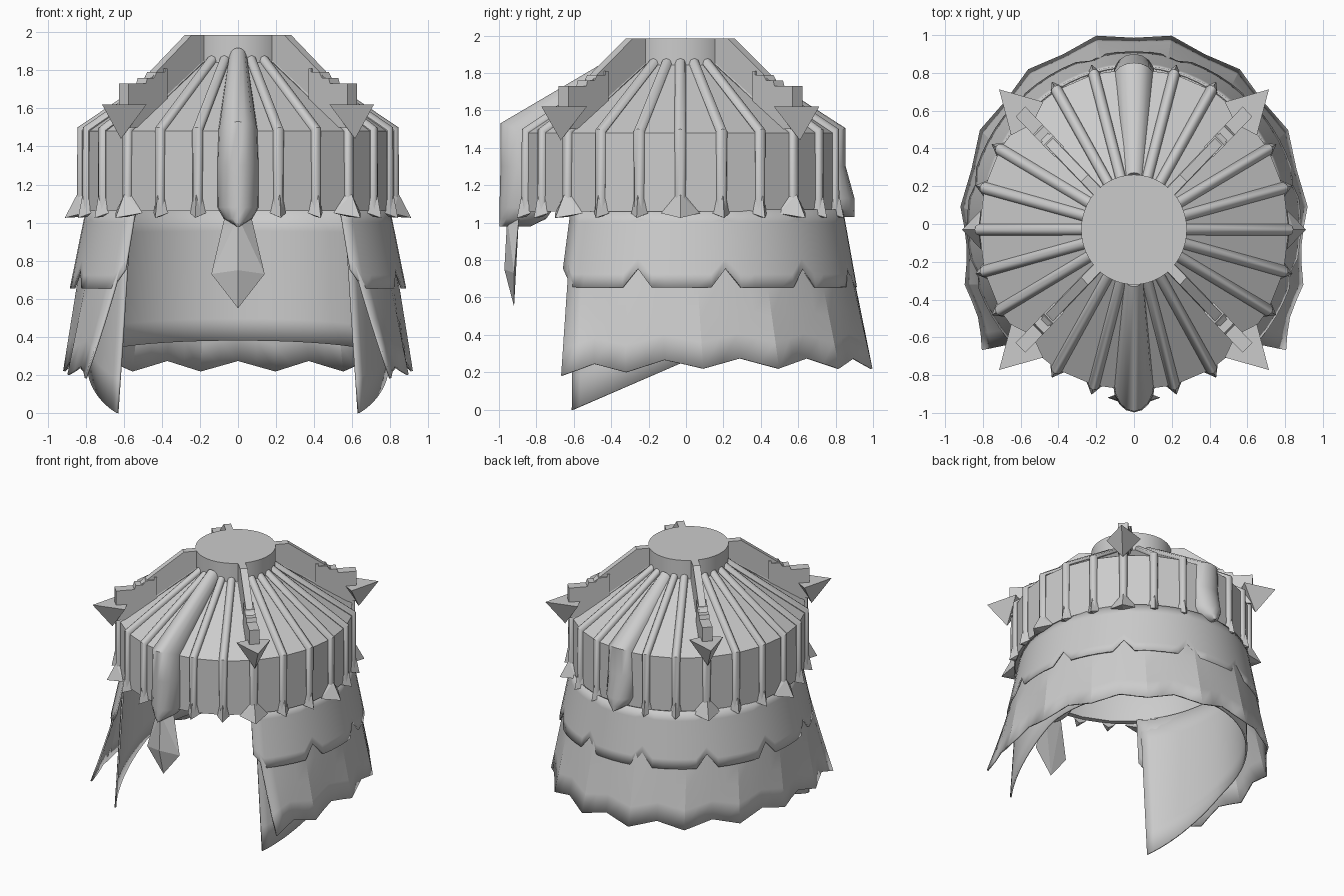
import bpy, bmesh
from math import sin, cos, pi, radians

if "Cube" in bpy.data.objects:
    bpy.data.objects.remove(bpy.data.objects["Cube"])

steel = bpy.data.materials.new("grey_steel")
steel.use_nodes = True
GREY = (0.6, 0.6, 0.6, 1)
steel.diffuse_color = GREY
steel.node_tree.nodes["Principled BSDF"].inputs["Base Color"].default_value = GREY


def polar(r, t, z, angle):
    """Radius, sideways offset, height; angle 0 is the front."""
    a = radians(angle)
    return (r * sin(a) + t * cos(a), -0.03 + 1.04 * (t * sin(a) - r * cos(a)), z)


def finish(name, bm, smooth=None, thickness=0):
    bmesh.ops.recalc_face_normals(bm, faces=bm.faces)
    me = bpy.data.meshes.new(name)
    bm.to_mesh(me)
    bm.free()
    ob = bpy.data.objects.new(name, me)
    bpy.context.collection.objects.link(ob)
    me.materials.append(steel)
    if thickness:
        mod = ob.modifiers.new("thickness", "SOLIDIFY")
        mod.thickness = thickness
    if smooth:
        bpy.ops.object.select_all(action="DESELECT")
        ob.select_set(True)
        bpy.context.view_layer.objects.active = ob
        bpy.ops.object.shade_smooth_by_angle(angle=radians(smooth))


def loft(bm, rings, closed=True, caps=True):
    """Skin a list of point rings."""
    rows = [[bm.verts.new(p) for p in ring] for ring in rings]
    n = len(rows[0])
    for low, high in zip(rows, rows[1:]):
        for i in range(n if closed else n - 1):
            j = (i + 1) % n
            bm.faces.new((low[i], low[j], high[j], high[i]))
    if caps:
        bm.faces.new(rows[0])
        bm.faces.new(rows[-1])


def hull(bm, points, angle):
    verts = [bm.verts.new(polar(r, t, z, angle)) for r, t, z in points]
    bmesh.ops.convex_hull(bm, input=verts)


def rib(bm, stations, angle, sides=8):
    """Rounded bar along (radius, height, half width, depth, normal) stations."""
    rings = []
    for r, z, w, d, nr, nz in stations:
        ring = []
        for k in range(sides):
            u = 2 * pi * k / sides
            ring.append(polar(r + d * nr * sin(u), w * cos(u), z + d * nz * sin(u), angle))
        rings.append(ring)
    loft(bm, rings)


# Crown: sloped roof and upright band, turned in at the lower edge
bm = bmesh.new()
loft(bm, [[polar(r, 0, z, 15 * i) for i in range(24)]
          for r, z in [(0.27, 1.85), (0.82, 1.48), (0.82, 1.06), (0.78, 1.06)]], caps=False)
finish("crown", bm)

# Smooth lining inside the crown
bm = bmesh.new()
loft(bm, [[polar(r, 0, z, 7.5 * i) for i in range(48)]
          for r, z in [(0.78, 1.06), (0.78, 1.4), (0.7, 1.53), (0.26, 1.81)]], caps=False)
finish("crown_lining", bm, 60)

# Top cap
bm = bmesh.new()
loft(bm, [[polar(0.28, 0, z, 7.5 * i) for i in range(48)] for z in (1.8, 1.985)])
finish("top_cap", bm, 40)

# Ribs with flared feet around the crown
bm = bmesh.new()
feet = bmesh.new()
for i in range(24):
    angle = 15 * i
    if angle % 180 == 0:
        continue
    rib(bm, [(0.26, 1.86, 0.028, 0.026, 0.56, 0.83), (0.82, 1.485, 0.03, 0.03, 0.8, 0.5),
             (0.82, 1.06, 0.026, 0.026, 1, 0)], angle)
    w, reach = (0.10, 0.91) if angle % 45 == 0 else (0.045, 0.87)
    hull(feet, [(0.82, -0.02, 1.15), (0.82, 0.02, 1.15), (0.845, 0, 1.15), (0.81, -w, 1.05),
                (0.81, w, 1.05), (reach, 0, 1.025), (0.82, 0, 1.03)], angle)
finish("crown_ribs", bm, 50)
finish("rib_feet", feet)

# Diagonal crests with a stepped block, ending in arrowheads
crest = bmesh.new()
steps = bmesh.new()
arrow = bmesh.new()
blade = [(0.25, 1.985), (0.37, 1.985), (0.62, 1.8), (0.72, 1.72), (0.72, 1.52), (0.25, 1.82)]
block = [(0.58, 1.81), (0.58, 1.79), (0.64, 1.79), (0.66, 1.76), (0.71, 1.76), (0.72, 1.73),
         (0.85, 1.73), (0.85, 1.5), (0.75, 1.5), (0.56, 1.63), (0.56, 1.81)]
for angle in (45, 135, 225, 315):
    loft(crest, [[polar(r, t, z, angle) for r, z in blade] for t in (-0.026, 0.026)])
    loft(steps, [[polar(r, t, z, angle) for r, z in block] for t in (-0.036, 0.036)])
    hull(arrow, [(0.8, -0.12, 1.62), (0.8, 0.12, 1.62), (1.01, 0, 1.62),
                 (0.76, 0, 1.62), (0.87, 0, 1.44)], angle)
finish("crests", crest)
finish("crest_steps", steps)
finish("arrowheads", arrow)

# Broad front rib and back rib, tapering to a point at the foot
for name, angle, brow, foot, top, tip in (("front_rib", 0, 0.925, 0.93, 1.91, 0.98),
                                          ("back_rib", 180, 0.85, 0.895, 1.87, 1.03)):
    bm = bmesh.new()
    rib(bm, [(0.25, top - 0.06, 0.05, 0.08, 0.5, 0.86),
             (0.78, 1.48, 0.105, brow - 0.78, 1, 0.35),
             (0.78, 1.3, 0.112, brow - 0.78, 1, 0),
             (0.79, tip + 0.1, 0.11, foot - 0.79, 1, 0),
             (0.81, tip + 0.04, 0.075, foot - 0.81, 1, 0),
             (0.85, tip, 0.012, foot - 0.85, 1, 0)], angle, 16)
    finish(name, bm, 50)

# Nose guard blade
bm = bmesh.new()
hull(bm, [(0.83, -0.07, 1.03), (0.83, 0.07, 1.03), (0.89, 0, 1.03), (0.855, -0.14, 0.73),
          (0.855, 0.14, 0.73), (0.905, 0, 0.75), (0.855, 0, 0.55)], 0)
finish("nose_guard", bm)


def skirt(name, top, bottom, z_top, z_bottom, step, hem, panel=0):
    """Open-fronted flared shell; top and bottom are (x radius, y radius, centre y, squareness).
    A panel angle flattens the hem into straight panels."""
    count = round(137.4 / step)
    rings = []
    for row in range(7):
        f = row / 6
        ring = []
        for i in range(-count, count + 1):
            t = radians(i * step)
            z = z_top + (hem(i * step, cos(t)) - z_top) * f
            g = (z_top - z) / (z_top - z_bottom)
            a, b, cy, p = [m + (n - m) * g for m, n in zip(top, bottom)]
            side = abs(sin(t))
            if cos(t) < 0:
                side = side ** p
            flat = 1
            if panel:
                d = i * step - panel * round(i * step / panel)
                flat -= g * (1 - cos(radians(panel / 2)) / cos(radians(d)))
            ring.append((a * flat * side * (1 if i >= 0 else -1), cy + b * flat * cos(t), z))
        rings.append(ring)
    bm = bmesh.new()
    loft(bm, rings, closed=False, caps=False)
    finish(name, bm, 14 if panel else 40, 0.012)


def notched(deg, c):
    k = (abs(deg) - 15.25) / 30.5
    return 0.755 if abs(k - round(k)) < 0.05 else 0.655


def pointed(deg, c):
    k = (abs(deg) - 12.5) / 25
    return 0.22 + 0.11 * abs(k - round(k)) + 0.05 * min(c, 0)


def swept(deg, c):
    return 0.26 + 0.355 * c if c < 0 else 0.26 + 0.12 * c ** 0.7


# Neck guard: notched upper tier, pointed lower tier, smooth liner with cheek points
skirt("upper_neck_guard", (0.80, 0.84, 0, 1), (0.885, 0.915, 0, 0.95),
      1.07, 0.65, 30.5 / 6, notched)
skirt("lower_neck_guard", (0.785, 0.825, 0, 0.95), (0.92, 0.97, 0.05, 0.38),
      1.06, 0.22, 6.25, pointed, 25)
skirt("cheek_liner", (0.775, 0.815, 0, 0.8), (0.80, 0.83, 0, 0.58),
      1.07, 0.0, 137.4 / 32, swept)
